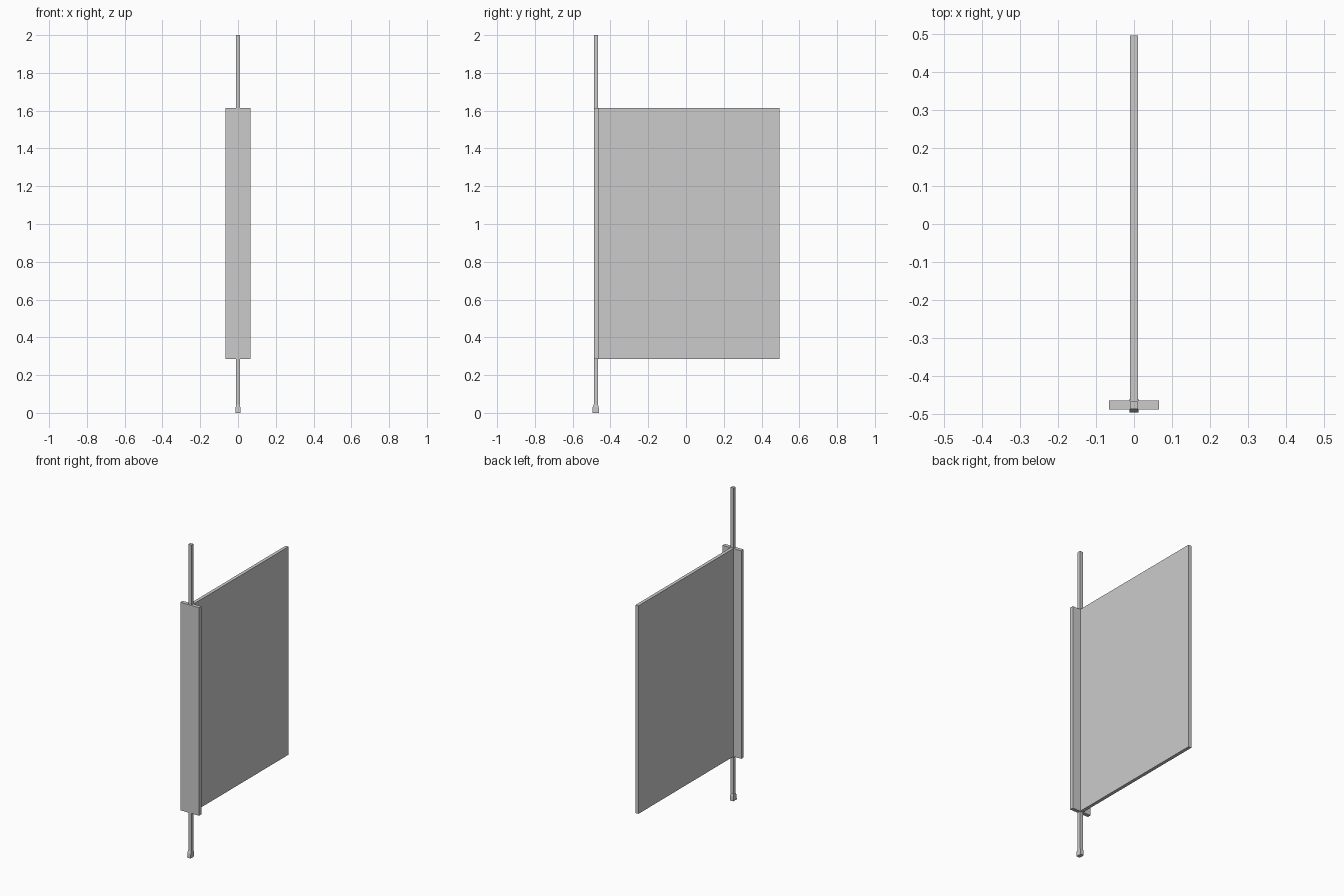
import bpy, bmesh

if "Cube" in bpy.data.objects:
    bpy.data.objects.remove(bpy.data.objects["Cube"])


def loft(name, rings):
    """Stack rectangles (x0, x1, y0, y1, z) into a closed flat-faced solid."""
    bm = bmesh.new()
    loops = [[bm.verts.new((x, y, z)) for x, y in ((x0, y0), (x1, y0), (x1, y1), (x0, y1))]
             for x0, x1, y0, y1, z in rings]
    bm.faces.new(loops[0][::-1])
    bm.faces.new(loops[-1])
    for a, b in zip(loops, loops[1:]):
        for i in range(4):
            j = (i + 1) % 4
            bm.faces.new((a[i], a[j], b[j], b[i]))
    mesh = bpy.data.meshes.new(name)
    bm.to_mesh(mesh)
    bm.free()
    ob = bpy.data.objects.new(name, mesh)
    bpy.context.collection.objects.link(ob)
    return ob


def box(name, hx, y0, y1, z0, z1):
    return loft(name, [(-hx, hx, y0, y1, z) for z in (z0, z1)])


LOW, HIGH = 0.285, 1.615

# Wide panel and the flange along its front edge
box("panel", 0.0105, -0.4645, 0.496, LOW, HIGH)
box("flange", 0.066, -0.488, -0.4645, LOW, HIGH)

# Square pole running through the flange
box("pole", 0.0105, -0.487, -0.4665, 0.03, 2.0)

# Foot: short block tapering up to the pole
loft("pole_foot", [
    (-0.012, 0.012, -0.496, -0.4605, 0.0),
    (-0.012, 0.012, -0.494, -0.4620, 0.030),
    (-0.0105, 0.0105, -0.488, -0.4655, 0.044),
])
